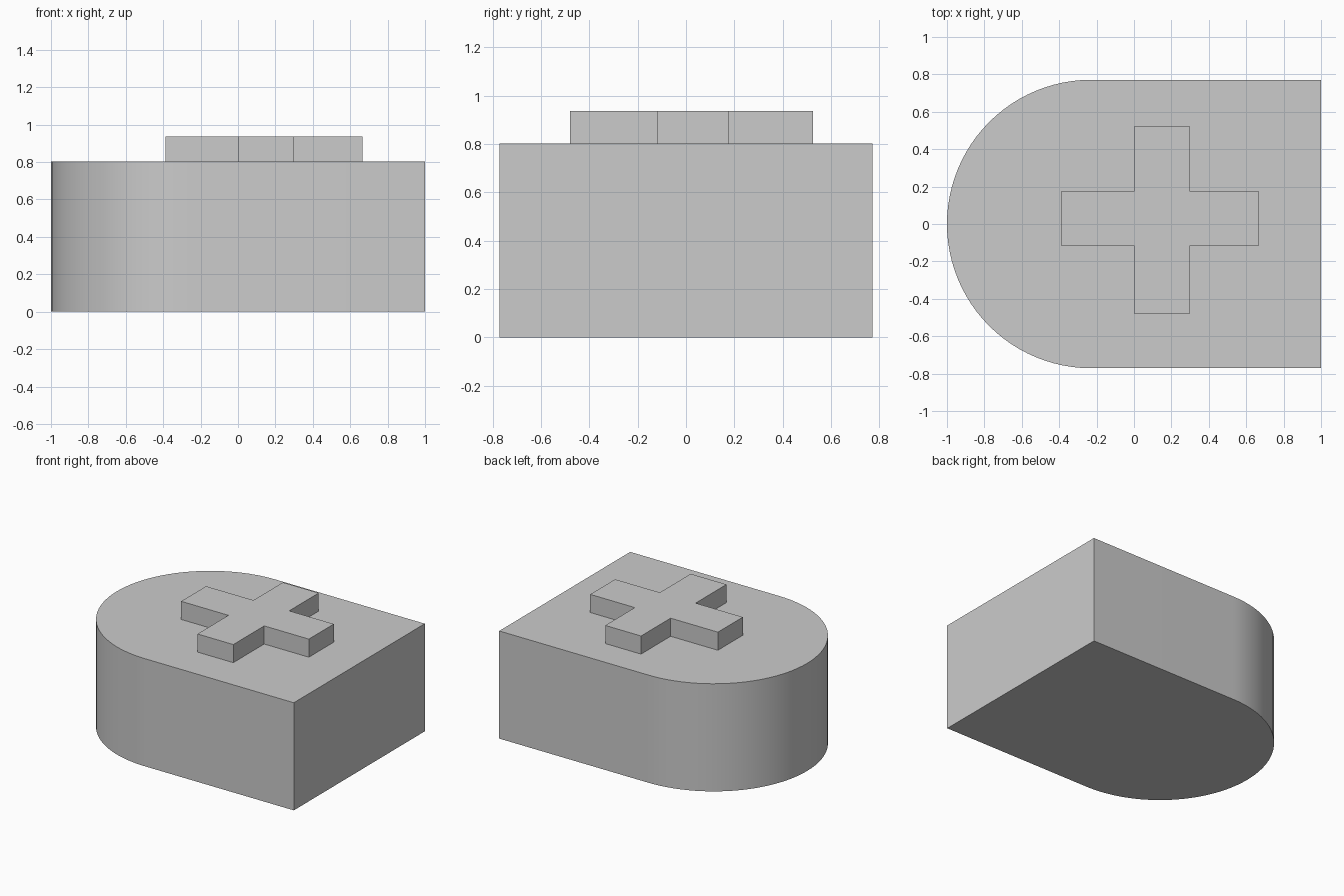
import bpy, bmesh, math

if "Cube" in bpy.data.objects:
    bpy.data.objects.remove(bpy.data.objects["Cube"])

HALF_WIDTH = 0.771
BODY_TOP = 0.802
CROSS_TOP = 0.937


def extrude_outline(name, outline, z0, z1):
    """Closed flat outline (counter-clockwise) pulled up from z0 to z1."""
    bm = bmesh.new()
    face = bm.faces.new([bm.verts.new((x, y, z0)) for x, y in outline])
    result = bmesh.ops.extrude_face_region(bm, geom=[face], use_keep_orig=True)
    top = [v for v in result["geom"] if isinstance(v, bmesh.types.BMVert)]
    bmesh.ops.translate(bm, verts=top, vec=(0, 0, z1 - z0))
    bmesh.ops.recalc_face_normals(bm, faces=bm.faces)
    mesh = bpy.data.meshes.new(name)
    bm.to_mesh(mesh)
    bm.free()
    obj = bpy.data.objects.new(name, mesh)
    bpy.context.collection.objects.link(obj)
    return obj


# Body: square right end, half-round left end
centre_x = HALF_WIDTH - 1
steps = 48
body_outline = [(1, -HALF_WIDTH), (1, HALF_WIDTH)]
for i in range(steps + 1):
    a = math.pi / 2 + math.pi * i / steps
    body_outline.append((centre_x + HALF_WIDTH * math.cos(a), HALF_WIDTH * math.sin(a)))
body = extrude_outline("body", body_outline, 0, BODY_TOP)

# Smooth the rounded wall, keep the corners sharp
bpy.context.view_layer.objects.active = body
body.select_set(True)
bpy.ops.object.shade_smooth_by_angle(angle=math.radians(30))

# Raised plus shape on the top face
x0, x1, x2, x3 = -0.387, 0.003, 0.298, 0.666
y0, y1, y2, y3 = -0.481, -0.117, 0.177, 0.525
plus_outline = [
    (x1, y0), (x2, y0), (x2, y1), (x3, y1), (x3, y2), (x2, y2),
    (x2, y3), (x1, y3), (x1, y2), (x0, y2), (x0, y1), (x1, y1),
]
extrude_outline("raised_plus", plus_outline, BODY_TOP, CROSS_TOP)
